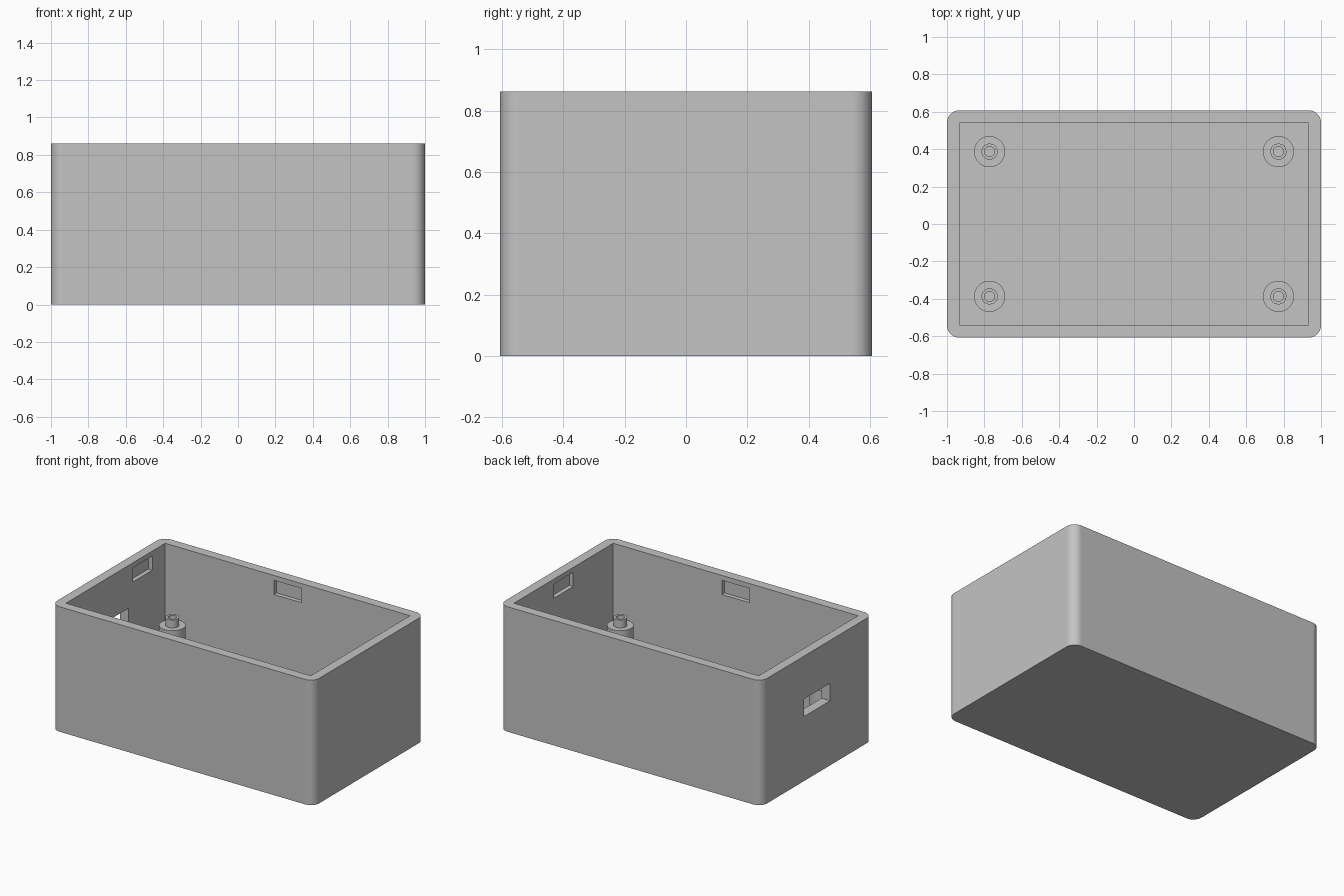
import bpy, bmesh, math
from mathutils import Matrix, Vector

if "Cube" in bpy.data.objects:
    bpy.data.objects.remove(bpy.data.objects["Cube"], do_unlink=True)

HALF_X, HALF_Y, HEIGHT = 1.0, 0.607, 0.862
WALL, FLOOR = 0.066, 0.066
IN_X, IN_Y = HALF_X - WALL, HALF_Y - WALL

grey = bpy.data.materials.new("plain grey")
grey.use_nodes = True
grey.diffuse_color = (0.55, 0.55, 0.55, 1)
grey.node_tree.nodes["Principled BSDF"].inputs["Base Color"].default_value = (0.55, 0.55, 0.55, 1)


def add_object(name, bm):
    bmesh.ops.recalc_face_normals(bm, faces=bm.faces)
    mesh = bpy.data.meshes.new(name)
    bm.to_mesh(mesh)
    bm.free()
    mesh.materials.append(grey)
    obj = bpy.data.objects.new(name, mesh)
    bpy.context.collection.objects.link(obj)
    return obj


def box(name, low, high, corner=0.0):
    """Box between two corners, with optional rounded upright edges."""
    low, high = Vector(low), Vector(high)
    bm = bmesh.new()
    size = Matrix.Diagonal((high - low).to_4d())
    size[3][3] = 1
    bmesh.ops.create_cube(bm, size=1, matrix=Matrix.Translation((low + high) / 2) @ size)
    if corner:
        upright = [e for e in bm.edges if abs(e.verts[0].co.z - e.verts[1].co.z) > 0.1]
        bmesh.ops.bevel(bm, geom=upright, offset=corner, segments=12, profile=0.5, affect='EDGES')
    return add_object(name, bm)


def cut(obj, cutter):
    """Subtract the cutter from the object and discard it."""
    mod = obj.modifiers.new("cut", 'BOOLEAN')
    mod.operation, mod.solver, mod.object = 'DIFFERENCE', 'EXACT', cutter
    cutter.hide_render = True
    bpy.context.view_layer.objects.active = obj
    bpy.ops.object.modifier_apply(modifier=mod.name)
    bpy.data.objects.remove(cutter, do_unlink=True)


def smooth(obj):
    bpy.ops.object.select_all(action='DESELECT')
    obj.select_set(True)
    bpy.context.view_layer.objects.active = obj
    bpy.ops.object.shade_smooth_by_angle(angle=math.radians(30))


# Box shell: rounded outside, square hollow inside
shell = box("box_shell", (-HALF_X, -HALF_Y, 0), (HALF_X, HALF_Y, HEIGHT), corner=0.065)
cut(shell, box("hollow", (-IN_X, -IN_Y, FLOOR), (IN_X, IN_Y, HEIGHT + 0.2)))

# Blind lid-clip recesses, one on each inner wall
HALF_W, DEPTH, Z0, Z1 = 0.105, 0.03, 0.73, 0.828
for sign in (-1, 1):
    y = 0.295 if sign < 0 else 0
    ends = sorted((sign * (IN_X - 0.05), sign * (IN_X + DEPTH)))
    cut(shell, box("end_recess", (ends[0], y - HALF_W, Z0), (ends[1], y + HALF_W, Z1)))
    ends = sorted((sign * (IN_Y - 0.05), sign * (IN_Y + DEPTH)))
    cut(shell, box("side_recess", (-HALF_W, ends[0], Z0), (HALF_W, ends[1], Z1)))

# Socket opening right through one end wall
cut(shell, box("socket_opening", (-HALF_X - 0.1, -0.143, 0.445), (-IN_X + 0.05, 0.143, 0.566)))
smooth(shell)
weighted = shell.modifiers.new("even_normals", 'WEIGHTED_NORMAL')
weighted.keep_sharp = True

# Stepped standoffs with a hollow pin, lathed from a profile of (radius, height)
PROFILE = [(0.083, FLOOR - 0.01), (0.083, 0.4), (0.043, 0.4), (0.043, 0.455),
           (0.027, 0.455), (0.027, 0.2), (0, 0.2)]


def standoff(name, x, y):
    bm = bmesh.new()
    verts = [bm.verts.new((r, 0, z)) for r, z in PROFILE]
    edges = [bm.edges.new(pair) for pair in zip(verts, verts[1:])]
    bmesh.ops.spin(bm, geom=verts + edges, axis=(0, 0, 1), cent=(0, 0, 0),
                   angle=math.tau, steps=48)
    bmesh.ops.remove_doubles(bm, verts=bm.verts, dist=0.0005)
    # close the foot so that the normals are well defined
    bmesh.ops.holes_fill(bm, edges=[e for e in bm.edges if e.is_boundary])
    obj = add_object(name, bm)
    obj.location = (x, y, 0)
    smooth(obj)


for side, x in (("right", -0.772), ("left", 0.772)):
    for end, y in (("front", -0.387), ("back", 0.387)):
        standoff(f"{end}_{side}_standoff", x, y)
